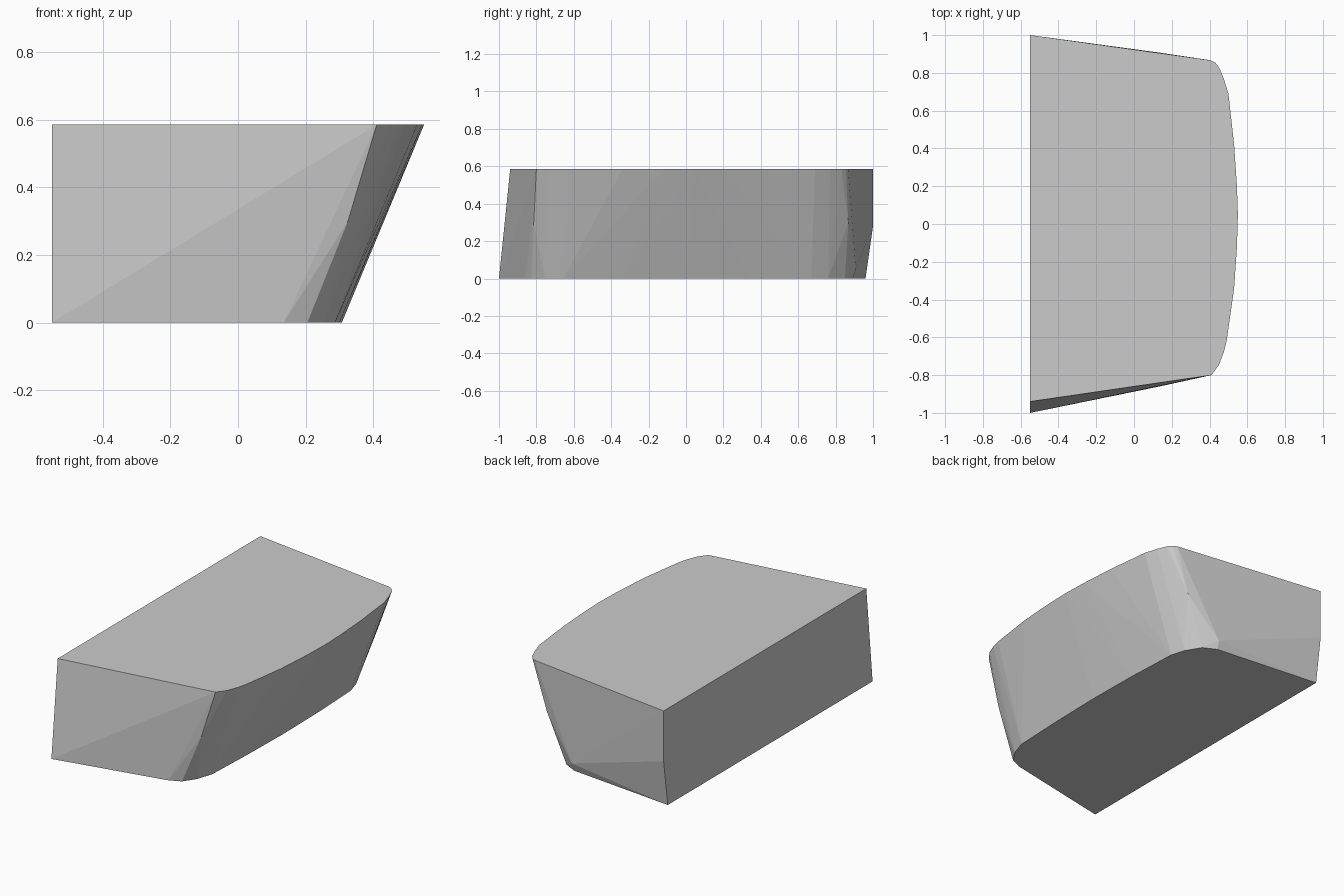
import bpy, bmesh

H = 0.585

# Top outline: straight back edge, tapered ends, bowed front
top = [(-0.55, 1.0), (-0.55, -0.94), (0.41, -0.80), (0.45, -0.745), (0.475, -0.68),
       (0.49, -0.62), (0.53, -0.34), (0.545, -0.12), (0.55, 0.05), (0.545, 0.2),
       (0.53, 0.42), (0.50, 0.69), (0.475, 0.77), (0.45, 0.83), (0.43, 0.855), (0.405, 0.867)]

# Bottom outline: shorter, so the front slopes forward
bottom = [(-0.55, 0.96), (-0.55, -1.0), (0.135, -0.86), (0.205, -0.828), (0.255, -0.755),
          (0.287, -0.655), (0.30, -0.34), (0.307, 0.0), (0.302, 0.34),
          (0.287, 0.67), (0.26, 0.76), (0.205, 0.85), (0.125, 0.89)]

# Slight swelling part way up the ends and corners
middle = [(-0.55, 1.0, 0.28), (0.13, 0.908, 0.05),
          (0.325, -0.814, 0.3), (0.325, 0.868, 0.3)]

# Faceted block wrapped around the outlines
bm = bmesh.new()
for x, y in top:
    bm.verts.new((x, y, H))
for x, y in bottom:
    bm.verts.new((x, y, 0))
for p in middle:
    bm.verts.new(p)
bmesh.ops.convex_hull(bm, input=bm.verts)
bmesh.ops.delete(bm, geom=[v for v in bm.verts if not v.link_faces], context='VERTS')
bmesh.ops.dissolve_limit(bm, angle_limit=0.002, verts=bm.verts, edges=bm.edges)
bmesh.ops.recalc_face_normals(bm, faces=bm.faces)

mesh = bpy.data.meshes.new("block_body")
bm.to_mesh(mesh)
bm.free()
body = bpy.data.objects.new("block_body", mesh)
bpy.context.collection.objects.link(body)
